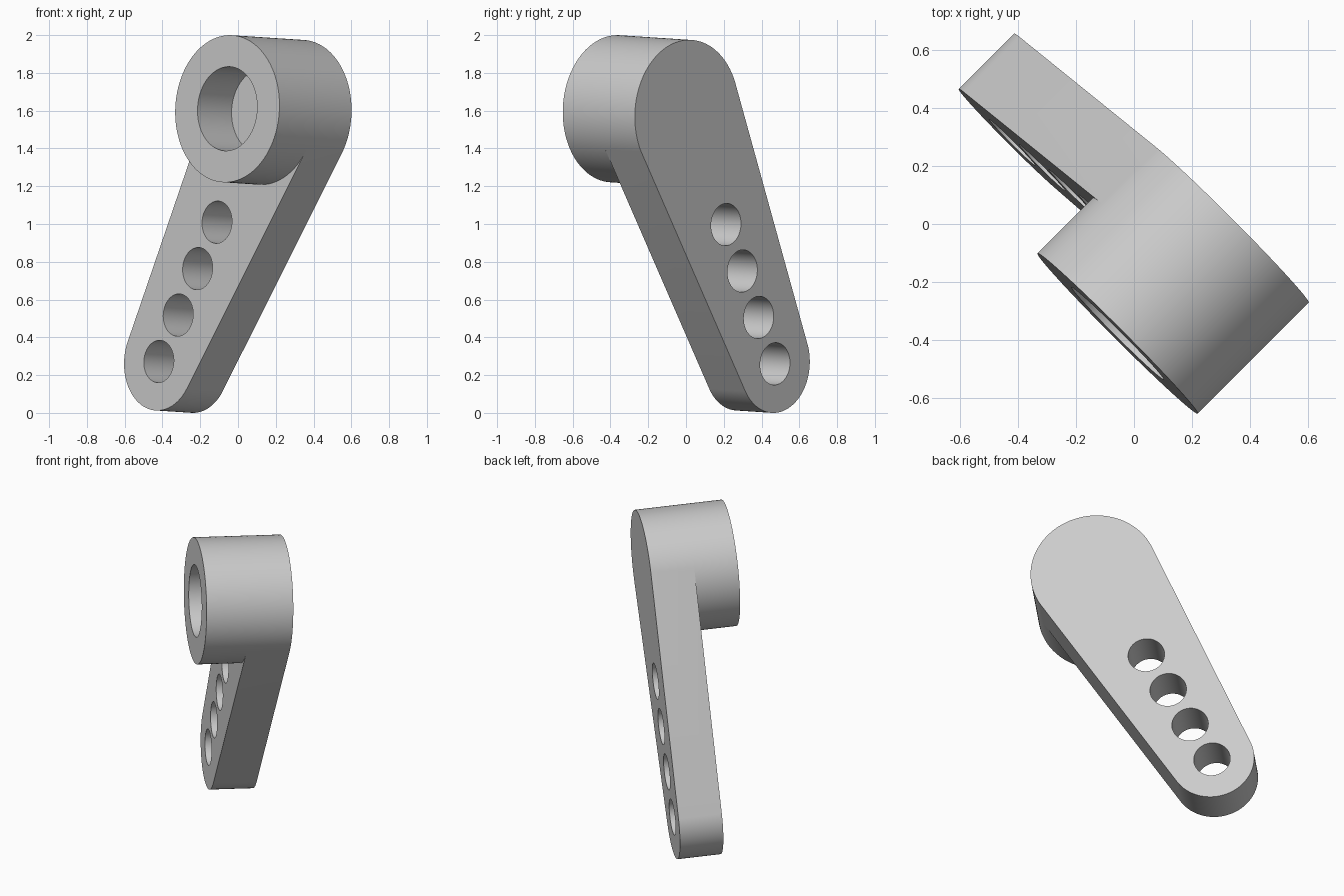
import bpy, bmesh
from math import sin, cos, tau
from mathutils import Matrix, Vector

cube = bpy.data.objects.get("Cube")
if cube:
    bpy.data.objects.remove(cube)

HUB_R, TIP_R, BORE_R, HOLE_R = 0.39, 0.26, 0.223, 0.112
ARM_T, HUB_T, BORE_DEPTH = 0.27, 0.54, 0.255
LENGTH, HOLE_STEP, SEG = 1.51, 0.28, 128

grey = bpy.data.materials.new("light_grey")
grey.use_nodes = True
colour = (0.6, 0.6, 0.6, 1)
grey.diffuse_color = colour
grey.node_tree.nodes["Principled BSDF"].inputs["Base Color"].default_value = colour


def circle(radius, cy=0.0):
    return [(radius * cos(tau * i / SEG), cy + radius * sin(tau * i / SEG)) for i in range(SEG)]


def prism(name, profile, z0, z1):
    """Extrude a closed flat profile from z0 to z1."""
    bm = bmesh.new()
    face = bm.faces.new([bm.verts.new((x, y, z0)) for x, y in profile])
    geom = bmesh.ops.extrude_face_region(bm, geom=[face])["geom"]
    moved = [v for v in geom if isinstance(v, bmesh.types.BMVert)]
    bmesh.ops.translate(bm, vec=(0, 0, z1 - z0), verts=moved)
    bmesh.ops.recalc_face_normals(bm, faces=bm.faces)
    mesh = bpy.data.meshes.new(name)
    bm.to_mesh(mesh)
    bm.free()
    mesh.materials.append(grey)
    obj = bpy.data.objects.new(name, mesh)
    bpy.context.collection.objects.link(obj)
    return obj


def combine(target, other, operation):
    """Apply a boolean and discard the helper."""
    mod = target.modifiers.new(operation, "BOOLEAN")
    mod.operation, mod.solver, mod.object = operation, "EXACT", other
    bpy.context.view_layer.objects.active = target
    bpy.ops.object.modifier_apply(modifier=mod.name)
    bpy.data.objects.remove(other)


# Tapered arm: the outer arcs of the hub and tip circles joined by tangents
slope = -(HUB_R - TIP_R) / LENGTH
big = [p for p in circle(HUB_R) if p[1] / HUB_R >= slope]
small = [p for p in circle(TIP_R, -LENGTH) if (p[1] + LENGTH) / TIP_R < slope]
centre = Vector((0, -LENGTH / 2))
outline = sorted(big + small, key=lambda p: Vector((0, 1)).angle_signed(Vector(p) - centre))
arm = prism("lever_arm", outline, 0, -ARM_T)

# Round hub raised from the front of the arm, with a blind bore
combine(arm, prism("hub", circle(HUB_R), -ARM_T, -HUB_T), "UNION")
combine(arm, prism("bore", circle(BORE_R), -HUB_T + BORE_DEPTH, -HUB_T - 0.1), "DIFFERENCE")

# Row of through holes
for i in range(4):
    hole = prism("hole", circle(HOLE_R, -LENGTH + i * HOLE_STEP), 0.1, -ARM_T - 0.1)
    combine(arm, hole, "DIFFERENCE")

# Smooth round walls, sharp rims
bpy.ops.object.select_all(action="DESELECT")
arm.select_set(True)
bpy.context.view_layer.objects.active = arm
bpy.ops.object.shade_smooth_by_angle(angle=0.5)

# Tilt into its standing pose
axis = Vector((0.38, 0.38, -0.025)).normalized()
up = Vector((0.56, -0.46, 1.325))
up = (up - axis * up.dot(axis)).normalized()
side = up.cross(axis)
pose = Matrix((side, up, axis)).transposed().to_4x4()
pose.translation = (0.325, 0.005, 1.585)
arm.data.transform(pose)
